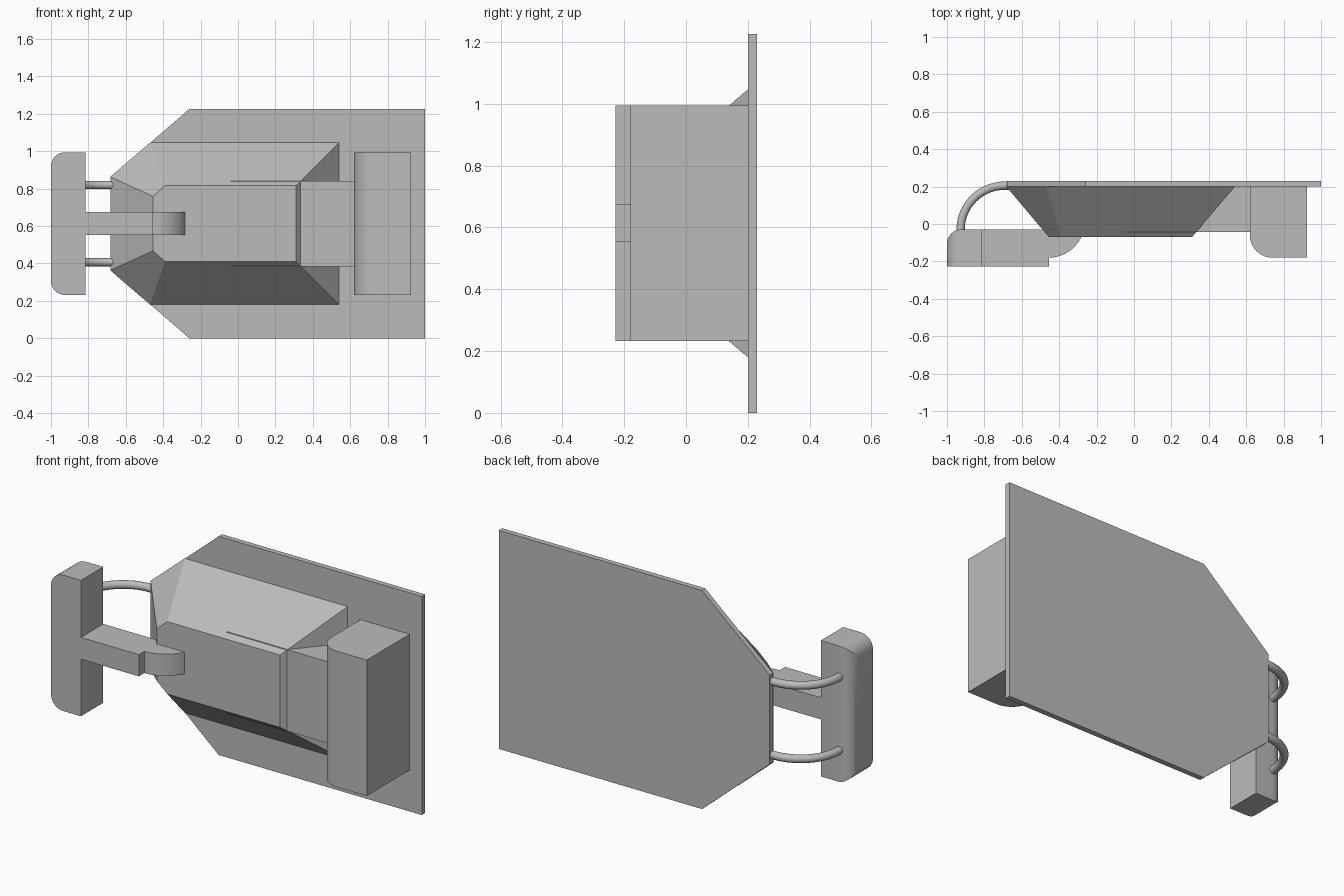
import bpy
import bmesh
import math
from mathutils import Matrix, Vector

cube = bpy.data.objects.get("Cube")
if cube:
    bpy.data.objects.remove(cube)

# One plain grey for everything
grey = bpy.data.materials.new("plain grey")
grey.use_nodes = True
grey_value = (0.5, 0.5, 0.5, 1)
grey.diffuse_color = grey_value
grey.node_tree.nodes["Principled BSDF"].inputs["Base Color"].default_value = grey_value

MID_Z = 0.613


def finish(name, bm):
    """Turn a bmesh into a named object, smooth only across soft edges."""
    bmesh.ops.recalc_face_normals(bm, faces=bm.faces)
    mesh = bpy.data.meshes.new(name)
    bm.to_mesh(mesh)
    bm.free()
    mesh.materials.append(grey)
    obj = bpy.data.objects.new(name, mesh)
    bpy.context.collection.objects.link(obj)
    bpy.ops.object.select_all(action="DESELECT")
    obj.select_set(True)
    bpy.context.view_layer.objects.active = obj
    bpy.ops.object.shade_smooth_by_angle(angle=math.radians(25))
    return obj


def loft(name, lower, upper):
    """Join two matching outlines with side faces and cap both ends."""
    bm = bmesh.new()
    a = [bm.verts.new(p) for p in lower]
    b = [bm.verts.new(p) for p in upper]
    bm.faces.new(a)
    bm.faces.new(b)
    for i in range(len(a)):
        j = (i + 1) % len(a)
        bm.faces.new((a[i], a[j], b[j], b[i]))
    return finish(name, bm)


def box(name, x, y, z, soft=None, radius=0.1):
    """Box from ranges; edges whose midpoint passes the soft test are rounded."""
    bm = bmesh.new()
    size = Vector((x[1] - x[0], y[1] - y[0], z[1] - z[0]))
    centre = Vector((sum(x), sum(y), sum(z))) / 2
    bmesh.ops.create_cube(bm, size=1, matrix=Matrix.Translation(centre) @ Matrix.Diagonal(size.to_4d()))
    if soft:
        def side(e):
            m = (e.verts[0].co + e.verts[1].co) / 2 - centre
            return [round(2 * m[i] / size[i]) for i in range(3)]
        edges = [e for e in bm.edges if soft(*side(e))]
        bmesh.ops.bevel(bm, geom=edges, offset=radius, segments=10, profile=0.5, affect="EDGES")
    return finish(name, bm)


def mirrored(half, y):
    """Complete a lower half outline of (x, half height) and place it at depth y."""
    return [(x, y, MID_Z - h) for x, h in half] + [(x, y, MID_Z + h) for x, h in reversed(half)]


# Flat backing plate with clipped corners
plate = [(-0.68, 0.25), (-0.26, 0.613), (1.0, 0.613)]
loft("backing_plate", mirrored(plate, 0.2), mirrored(plate, 0.23))

# Tapered body standing on the plate
base = [(-0.683, 0.25), (-0.47, 0.433), (0.54, 0.433)]
crown = [(-0.455, 0.146), (-0.39, 0.203), (0.31, 0.203)]
loft("tapered_body", mirrored(base, 0.2), mirrored(crown, -0.07))

# Bridge from the body to the end block
box("bridge", (-0.04, 0.63), (-0.043, 0.21), (0.385, 0.842))

# End block with one rounded upright edge
box("end_block", (0.62, 0.925), (-0.18, 0.205), (0.232, 0.994),
    lambda x, y, z: x < 0 and y < 0, 0.12)

# Upright handle bar with rounded outer edges
box("handle_bar", (-1.0, -0.815), (-0.228, -0.03), (0.232, 0.994),
    lambda x, y, z: x < 0 and (y > 0 or z != 0), 0.075)

# Arm with a stepped, rounded tip
tip = [(-0.455 + 0.19 * math.sin(t), 0.01 - 0.19 * math.cos(t))
       for t in (math.radians(a) for a in range(0, 79, 6))]
arm = [(-0.82, -0.03), (-0.82, -0.228), (-0.455, -0.228)] + tip + [(tip[-1][0], -0.03)]
loft("handle_arm", [(x, y, 0.552) for x, y in arm], [(x, y, 0.674) for x, y in arm])


# Bent rods tying the bar to the plate
def rod(name, z):
    path = [(-0.65, 0.205)]
    path += [(-0.69 - 0.237 * math.sin(t), -0.03 + 0.235 * math.cos(t))
             for t in (i * math.pi / 32 for i in range(17))]
    path.append((path[-1][0], -0.05))
    sides = 16
    bm = bmesh.new()
    rings = []
    for i, (x, y) in enumerate(path):
        before, after = path[max(i - 1, 0)], path[min(i + 1, len(path) - 1)]
        along = Vector((after[0] - before[0], after[1] - before[1], 0)).normalized()
        across = Vector((-along.y, along.x, 0))
        ring = []
        for k in range(sides):
            a = 2 * math.pi * k / sides
            offset = across * math.cos(a) + Vector((0, 0, math.sin(a)))
            ring.append(bm.verts.new(Vector((x, y, z)) + offset * 0.022))
        rings.append(ring)
    for r, s in zip(rings, rings[1:]):
        for k in range(sides):
            n = (k + 1) % sides
            bm.faces.new((r[k], r[n], s[n], s[k]))
    bm.faces.new(rings[0])
    bm.faces.new(rings[-1])
    finish(name, bm)


for label, sign in (("upper", 1), ("lower", -1)):
    rod(label + "_rod", MID_Z + sign * 0.206)
